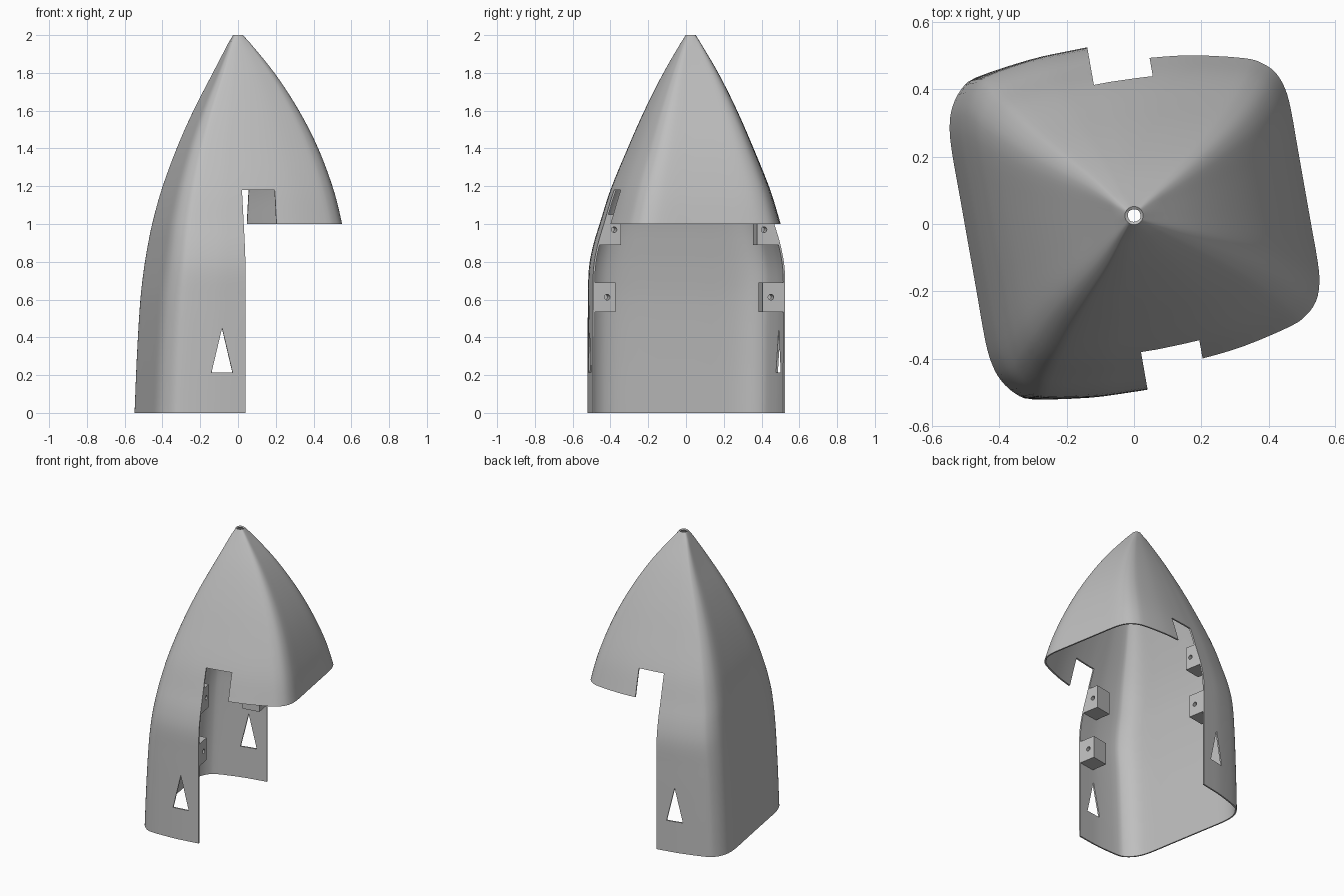
import bpy, bmesh, math
from mathutils import Matrix, Vector

if "Cube" in bpy.data.objects:
    bpy.data.objects.remove(bpy.data.objects["Cube"])

# Whole model is laid out in a local frame turned 10 degrees about the tip axis
FRAME = Matrix.Translation((0, 0.025, 0)) @ Matrix.Rotation(math.radians(10), 4, 'Z')
CUT = -0.05          # plane where the lower half of the shell stops

grey = bpy.data.materials.new("matte_grey")
grey.diffuse_color = (0.52, 0.52, 0.52, 1)
grey.use_nodes = True
grey.node_tree.nodes["Principled BSDF"].inputs["Base Color"].default_value = grey.diffuse_color


def hermite(xs, ys, x):
    """Smooth curve through the points (xs, ys)."""
    n = len(xs)
    i = max(k for k in range(n - 1) if xs[k] <= x + 1e-9)

    def slope(k):
        a, b = max(k - 1, 0), min(k + 1, n - 1)
        return (ys[b] - ys[a]) / (xs[b] - xs[a])
    h = xs[i + 1] - xs[i]
    t = (x - xs[i]) / h
    return ((2*t**3 - 3*t**2 + 1) * ys[i] + (t**3 - 2*t**2 + t) * h * slope(i)
            + (3*t**2 - 2*t**3) * ys[i + 1] + (t**3 - t**2) * h * slope(i + 1))


def make_object(name, bm):
    me = bpy.data.meshes.new(name)
    bm.to_mesh(me)
    bm.free()
    me.materials.append(grey)
    ob = bpy.data.objects.new(name, me)
    ob.matrix_world = FRAME
    bpy.context.collection.objects.link(ob)
    return ob


def prism(name, outline, depth):
    """Closed solid from an outline, swept along the depth vector."""
    bm = bmesh.new()
    face = bm.faces.new([bm.verts.new(p) for p in outline])
    new = bmesh.ops.extrude_face_region(bm, geom=[face])["geom"]
    bmesh.ops.translate(bm, vec=Vector(depth),
                        verts=[g for g in new if isinstance(g, bmesh.types.BMVert)])
    bmesh.ops.recalc_face_normals(bm, faces=bm.faces)
    return make_object(name, bm)


def apply(ob, kind, **settings):
    mod = ob.modifiers.new(kind, kind)
    for key, value in settings.items():
        setattr(mod, key, value)
    bpy.context.view_layer.objects.active = ob
    bpy.ops.object.modifier_apply(modifier=mod.name)


def cut(ob, cutter):
    bpy.context.view_layer.update()
    apply(ob, 'BOOLEAN', operation='DIFFERENCE', solver='EXACT', object=cutter)
    bpy.data.objects.remove(cutter)


# Height profiles: half depth, and reach to the left and to the right
Z = [0, .3, .6, .77, .89, 1, 1.18, 1.4, 1.6, 1.8, 2]
DEPTH = [.516, .517, .517, .514, .492, .459, .404, .317, .233, .138, .027]
LEFT = [.500, .487, .468, .448, .430, .411, .367, .295, .214, .120, .027]
RIGHT = [.58, .57, .558, .545, .530, .514, .474, .400, .305, .182, .027]

# Quarter cross-sections, from the middle of the front to the middle of the side
SEC_RIGHT = [(0, 1), (.25, .988), (.5, .955), (.78, .882), (.88, .83),
             (.95, .752), (.988, .64), (1, .5), (1, .25), (1, 0)]
SEC_LEFT = [(0, 1), (.25, .996), (.47, .986), (.78, .942), (.88, .89),
            (.95, .80), (.985, .70), (1, .56), (1, .28), (1, 0)]


def refine(sec, sub=3):
    idx = list(range(len(sec)))
    return [tuple(hermite(idx, [p[c] for p in sec], k / sub) for c in (0, 1))
            for k in range((len(sec) - 1) * sub + 1)]


right, left = refine(SEC_RIGHT), refine(SEC_LEFT)
ring = [(p, -q) for p, q in right]                      # front middle to right
ring += [(p, q) for p, q in reversed(right[:-1])]       # right to back middle
ring += [(-p, q) for p, q in left[1:]]                  # back middle to left
ring += [(-p, -q) for p, q in reversed(left[1:-1])]     # left to front middle

# Shell: lofted rings ending in a small round hole at the tip
ROWS = 50
bm = bmesh.new()
loops = []
for r in range(ROWS + 1):
    z = 2 * r / ROWS
    d, a, b = (hermite(Z, prof, z) for prof in (DEPTH, LEFT, RIGHT))
    loop = []
    for p, q in ring:
        if r == ROWS:
            s = 0.027 / math.hypot(p, q)
            co = (p * s, q * s, z)
        else:
            co = (p * (b if p > 0 else a), q * d, z)
        loop.append(bm.verts.new(co))
    loops.append(loop)
n = len(ring)
for lo, hi in zip(loops, loops[1:]):
    for k in range(n):
        j = (k + 1) % n
        bm.faces.new((lo[k], lo[j], hi[j], hi[k]))
shell = make_object("shell", bm)
apply(shell, 'SOLIDIFY', thickness=0.01, offset=-1)

# Open the lower right half, with a step up beside the cut plane
opening = [(CUT, -.5), (CUT, 1.18), (.127, 1.18), (.127, 1), (1, 1), (1, -.5)]
cut(shell, prism("opening_cutter", [(u, -1, z) for u, z in opening], (0, 2, 0)))

# Triangular windows through the front and back walls
window = [(-.232, .215), (-.12, .215), (-.176, .45)]
cut(shell, prism("window_cutter", [(u, -1, z) for u, z in window], (0, 2, 0)))

bpy.ops.object.select_all(action='DESELECT')
shell.select_set(True)
bpy.context.view_layer.objects.active = shell
bpy.ops.object.shade_smooth_by_angle(angle=math.radians(30))

# Mounting blocks inside the cut edges, each with a blind screw hole
# (inner face, outer at bottom, outer at top, bottom, top, hole depth position)
BLOCKS = {"lower": (.395, .509, .509, .535, .69, .44),
          "upper": (.366, .486, .438, .89, 1.05, .403)}
for level, (inner, out0, out1, z0, z1, hole_v) in BLOCKS.items():
    for side, s in (("front", -1), ("back", 1)):
        outline = [(CUT, s * inner, z0), (CUT, s * out0, z0),
                   (CUT, s * out1, z1), (CUT, s * inner, z1)]
        block = prism(f"{level}_{side}_mounting_block", outline, (-.12, 0, 0))
        hz = (z0 + z1) / 2
        circle = [(CUT + .02, s * hole_v + .015 * math.cos(t * math.tau / 16),
                   hz + .015 * math.sin(t * math.tau / 16)) for t in range(16)]
        cut(block, prism("hole_cutter", circle, (-.1, 0, 0)))
